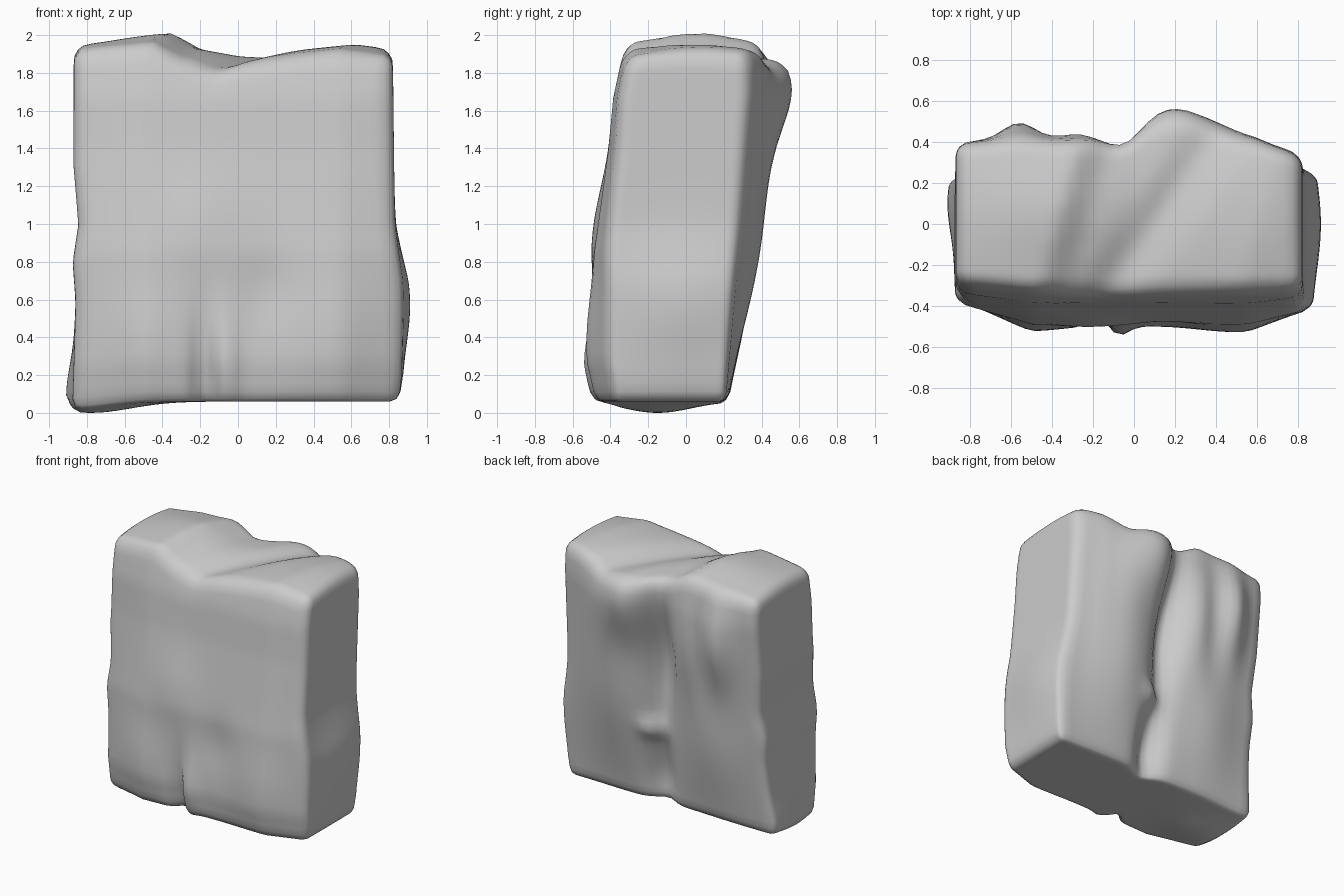
import bpy, bmesh
from math import exp
from mathutils import Vector

if "Cube" in bpy.data.objects:
    bpy.data.objects.remove(bpy.data.objects["Cube"], do_unlink=True)

stone = bpy.data.materials.new("grey stone")
stone.use_nodes = True
stone.diffuse_color = (0.6, 0.6, 0.6, 1)
stone.node_tree.nodes["Principled BSDF"].inputs["Base Color"].default_value = (0.6, 0.6, 0.6, 1)


def curve(points, t):
    """Piecewise linear profile."""
    if t <= points[0][0]:
        return points[0][1]
    for (a, p), (b, q) in zip(points, points[1:]):
        if t <= b:
            return p + (q - p) * (t - a) / (b - a)
    return points[-1][1]


def bump(a, a0, wa, b=0, b0=0, wb=1):
    return exp(-((a - a0) / wa) ** 2 - ((b - b0) / wb) ** 2)


# Leaning slab profiles, by height
FRONT = [(0.06, -0.47), (0.27, -0.5), (0.85, -0.485), (1.4, -0.41), (1.67, -0.385), (1.9, -0.335)]
BACK = [(0.06, 0.21), (1.1, 0.33), (1.7, 0.4), (1.95, 0.4)]
LEFT = [(0.06, 0.85), (0.2, 0.865), (0.7, 0.86), (1.0, 0.83), (1.9, 0.82)]
RIGHT = [(0.1, -0.875), (0.6, -0.86), (0.8, -0.875), (1.0, -0.845), (1.3, -0.87), (1.9, -0.87)]
# Uneven crest, by width
CREST = [(-0.87, 1.94), (-0.6, 1.965), (-0.35, 1.985), (-0.2, 1.91), (0, 1.89),
         (0.2, 1.9), (0.4, 1.925), (0.65, 1.95), (0.85, 1.925)]
HALF = Vector((0.87, 0.38, 0.94))


def rounded(p, r):
    """Move a box point onto a box with rounded edges, scaled to -1..1."""
    p = Vector([c * h for c, h in zip(p, HALF)])
    core = Vector([max(-h + r, min(h - r, c)) for c, h in zip(p, HALF)])
    d = p - core
    if d.length > 1e-6:
        p = core + d * (max(abs(c) for c in d) / d.length)
    return [c / h for c, h in zip(p, HALF)]


def shape(p):
    u, v, w = rounded(p, 0.065 + 0.015 * p.z)
    k = (w + 1) / 2
    top = curve(CREST, u * 0.86 - 0.1 * v) - 0.035 * v * v
    z = 0.06 + (top - 0.06) * k
    x0, x1 = curve(RIGHT, z), curve(LEFT, z)
    x = x0 + (x1 - x0) * (u + 1) / 2
    y0, y1 = curve(FRONT, z), curve(BACK, z)

    # Front cleft with a raised lip, shallow lumps and worn corners
    y0 += 0.09 * bump(x, -0.17, 0.06, z, 0.1, 0.35)
    y0 -= 0.05 * bump(x, -0.08, 0.07, z, 0.25, 0.25)
    y0 -= 0.03 * bump(x, 0.5, 0.25, z, 0.4, 0.3)
    y0 -= 0.025 * bump(x, -0.5, 0.2, z, 0.4, 0.25)
    y0 -= 0.025 * bump(x, -0.22, 0.2, z, 1.0, 0.25)
    y0 += 0.025 * bump(x, 0.15, 0.14, z, 0.65, 0.2)
    y0 += (1 - 0.75 * k) * (0.32 * max(0, x - 0.55) + 0.4 * max(0, -x - 0.5))

    # Back lobes split by a long slanting cleft with a ledge
    cleft = 0.06 - 0.08 * k
    y1 += 0.14 * bump(x, 0.17, 0.2, z, 1.72, 0.35)
    y1 += 0.05 * bump(x, 0.4, 0.18, z, 1.6, 0.4)
    y1 += 0.09 * bump(x, 0.35, 0.28, z, 0.9, 0.6)
    y1 += 0.11 * bump(x, -0.56, 0.13, z, 1.5, 0.35)
    y1 += 0.06 * bump(x, -0.28, 0.12, z, 1.4, 0.4)
    y1 += 0.06 * bump(x, -0.45, 0.28, z, 0.65, 0.5)
    y1 -= 0.13 * bump(x, cleft - 0.03, 0.1, z, 1.2, 0.6)
    y1 -= 0.1 * bump(x, cleft, 0.1, z, 0.25, 0.3)
    y1 += 0.06 * bump(x, 0.08, 0.08, z, 0.65, 0.08)
    y1 -= 0.3 * k * max(0, x - 0.6)
    y = y0 + (y1 - y0) * (v + 1) / 2

    # Left flank bulge, right foot and underside point
    if u > 0:
        x += 0.05 * u ** 4 * bump(z, 0.58, 0.3, y, 0, 0.33)
    else:
        x -= 0.035 * u ** 4 * bump(z, 0.12, 0.2, y, 0.1, 0.2)
    z -= 0.06 * (1 - k) ** 4 * bump(x, -0.78, 0.3, y, -0.15, 0.25)
    # Raised shoulder and diagonal valley in the crest
    z += 0.025 * k ** 8 * bump(y, 0.08, 0.22) * bump(x, -0.4, 0.3)
    z -= 0.045 * k ** 8 * bump(x - 0.7 * y, 0.1, 0.13)
    return Vector((x, y, z))


bm = bmesh.new()
bmesh.ops.create_cube(bm, size=2)
bmesh.ops.subdivide_edges(bm, edges=bm.edges[:], cuts=35, use_grid_fill=True)
for vert in bm.verts:
    vert.co = shape(vert.co)
for face in bm.faces:
    face.smooth = True
mesh = bpy.data.meshes.new("boulder_slab")
bm.to_mesh(mesh)
bm.free()
mesh.materials.append(stone)
slab = bpy.data.objects.new("boulder_slab", mesh)
bpy.context.collection.objects.link(slab)
